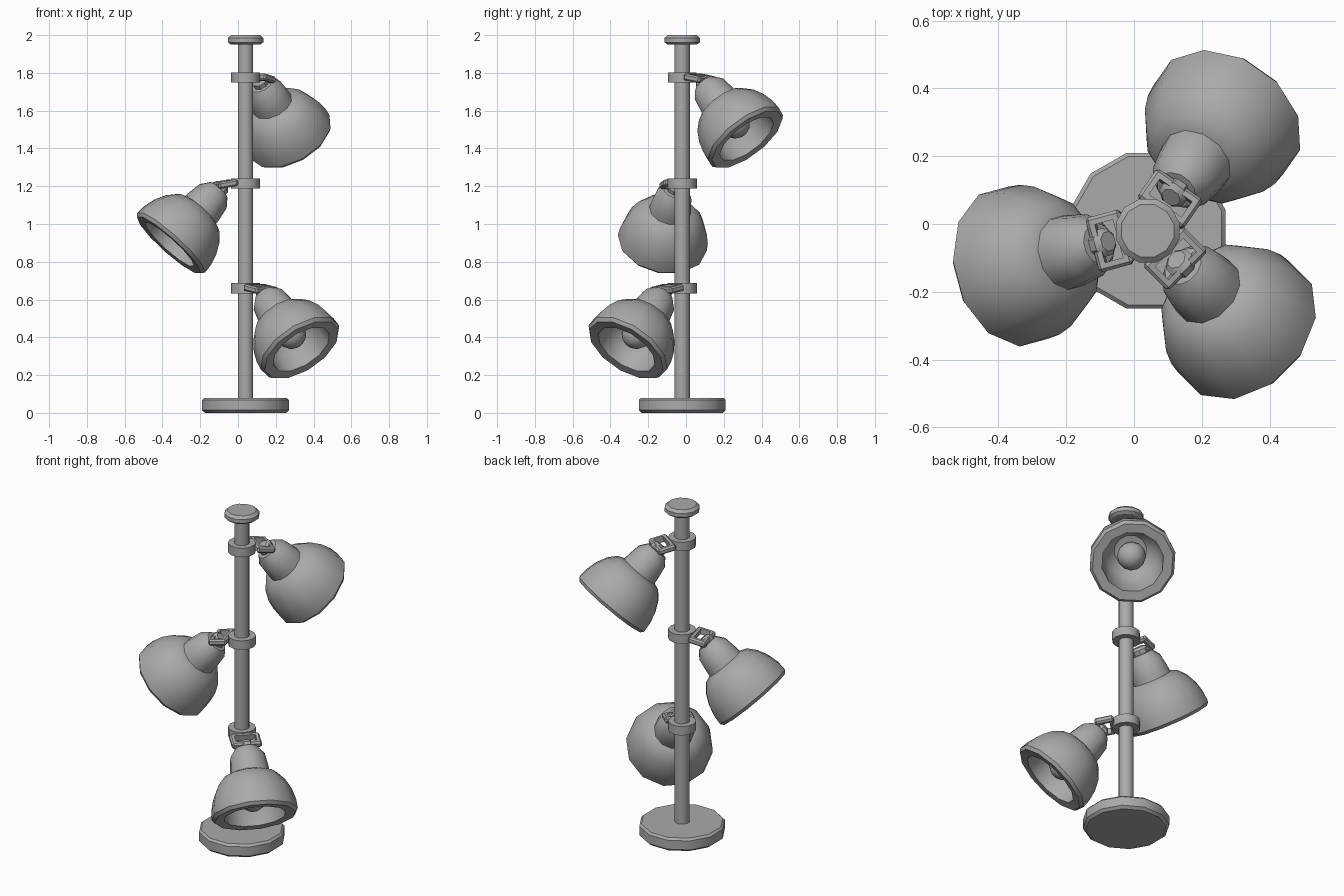
import bpy, bmesh
from math import radians, sin, cos, pi
from mathutils import Matrix, Vector

cube = bpy.data.objects.get("Cube")
if cube:
    bpy.data.objects.remove(cube)

metal = bpy.data.materials.new("plain_grey")
metal.use_nodes = True
GREY = (0.4, 0.4, 0.4, 1)
metal.diffuse_color = GREY
metal.node_tree.nodes["Principled BSDF"].inputs["Base Color"].default_value = GREY


def finish(name, bm, matrix, angle=35):
    bmesh.ops.recalc_face_normals(bm, faces=bm.faces)
    mesh = bpy.data.meshes.new(name)
    bm.to_mesh(mesh)
    bm.free()
    mesh.materials.append(metal)
    ob = bpy.data.objects.new(name, mesh)
    bpy.context.collection.objects.link(ob)
    ob.matrix_world = matrix
    bpy.ops.object.select_all(action='DESELECT')
    ob.select_set(True)
    bpy.context.view_layer.objects.active = ob
    bpy.ops.object.shade_smooth_by_angle(angle=radians(angle))


def lathe(name, profile, matrix, sides=12, closed=False):
    """Revolve (radius, height) points about local z; radius 0 makes a pole."""
    bm = bmesh.new()
    rings = []
    for r, h in profile:
        if r == 0:
            rings.append([bm.verts.new((0, 0, h))] * sides)
        else:
            turns = [2 * pi * (i + 0.5) / sides for i in range(sides)]
            rings.append([bm.verts.new((r * cos(a), r * sin(a), h)) for a in turns])
    pairs = list(zip(rings, rings[1:]))
    if closed:
        pairs.append((rings[-1], rings[0]))
    for low, high in pairs:
        for i in range(sides):
            j = (i + 1) % sides
            corners = list(dict.fromkeys((low[i], low[j], high[j], high[i])))
            bm.faces.new(corners)
    finish(name, bm, matrix)


def frame_loop(name, matrix, half_x, half_y, bar, height):
    """Rectangular frame with an open middle and softened edges."""
    bm = bmesh.new()
    rings = []
    for inset, h in ((0, -height), (0, height), (bar, height), (bar, -height)):
        rings.append([bm.verts.new((sx * (half_x - inset), sy * (half_y - inset), h))
                      for sx, sy in ((-1, -1), (1, -1), (1, 1), (-1, 1))])
    for k in range(4):
        a, b = rings[k], rings[(k + 1) % 4]
        for i in range(4):
            j = (i + 1) % 4
            bm.faces.new((a[i], a[j], b[j], b[i]))
    outer = rings[0] + rings[1]
    edges = [e for e in bm.edges if all(v in outer for v in e.verts)]
    bmesh.ops.bevel(bm, geom=edges, offset=0.009, segments=1, affect='EDGES')
    finish(name, bm, matrix, 30)


# Stand: base, pole and top cap
stand = Matrix.Translation((0.04, -0.02, 0))
lathe("base", [(0, 0), (0.222, 0), (0.238, 0.014), (0.238, 0.068), (0.226, 0.08), (0, 0.08)], stand)
lathe("pole", [(0, 0.07), (0.042, 0.07), (0.042, 1.96), (0, 1.96)], stand)
lathe("top_cap", [(0, 1.95), (0.08, 1.95), (0.097, 1.962), (0.097, 1.985), (0.08, 2.0), (0, 2.0)], stand)

# Lamps: clamp height and heading around the pole
lamps = {"lower": (0.66, 315), "middle": (1.215, 195), "upper": (1.775, 55)}
for label, (height, heading) in lamps.items():
    place = stand @ Matrix.Translation((0, 0, height)) @ Matrix.Rotation(radians(heading), 4, 'Z')
    lathe(label + "_clamp", [(0.04, -0.027), (0.077, -0.027), (0.077, 0.027), (0.04, 0.027)],
          place, closed=True)

    # Open bracket sloping slightly down and away from the pole
    tilt = place @ Matrix.Translation((0.115, 0, -0.004)) @ Matrix.Rotation(radians(10), 4, 'Y')
    frame_loop(label + "_bracket", tilt, 0.053, 0.083, 0.025, 0.018)

    # Local z runs from the rim centre back up towards the neck
    axis = Vector((-cos(radians(47)), 0, sin(radians(47))))
    aim = Vector((0, 0, 1)).rotation_difference(axis).to_matrix().to_4x4()
    head = place @ Matrix.Translation((0.42, 0, -0.327)) @ aim

    # Hollow shade, from its outer crown over the rim to its inner crown
    lathe(label + "_shade",
          [(0, 0.26), (0.1, 0.255), (0.15, 0.235), (0.19, 0.19), (0.22, 0.13), (0.236, 0.07),
           (0.24, 0.018), (0.225, 0), (0.172, 0.004), (0.165, 0.1), (0.14, 0.17),
           (0.09, 0.215), (0, 0.225)], head)
    lathe(label + "_neck",
          [(0, 0.24), (0.112, 0.24), (0.108, 0.28), (0.096, 0.355), (0.062, 0.4), (0, 0.405)], head)
    lathe(label + "_knuckle", [(0, 0.39), (0.045, 0.39), (0.045, 0.425), (0.03, 0.44), (0, 0.44)],
          head, sides=8)
    lathe(label + "_bulb_socket", [(0, 0.23), (0.045, 0.23), (0.045, 0.16), (0, 0.16)], head)

    bulb = bmesh.new()
    bmesh.ops.create_uvsphere(bulb, u_segments=12, v_segments=8, radius=0.08)
    finish(label + "_bulb", bulb, head @ Matrix.Translation((0, 0, 0.115)), 60)
